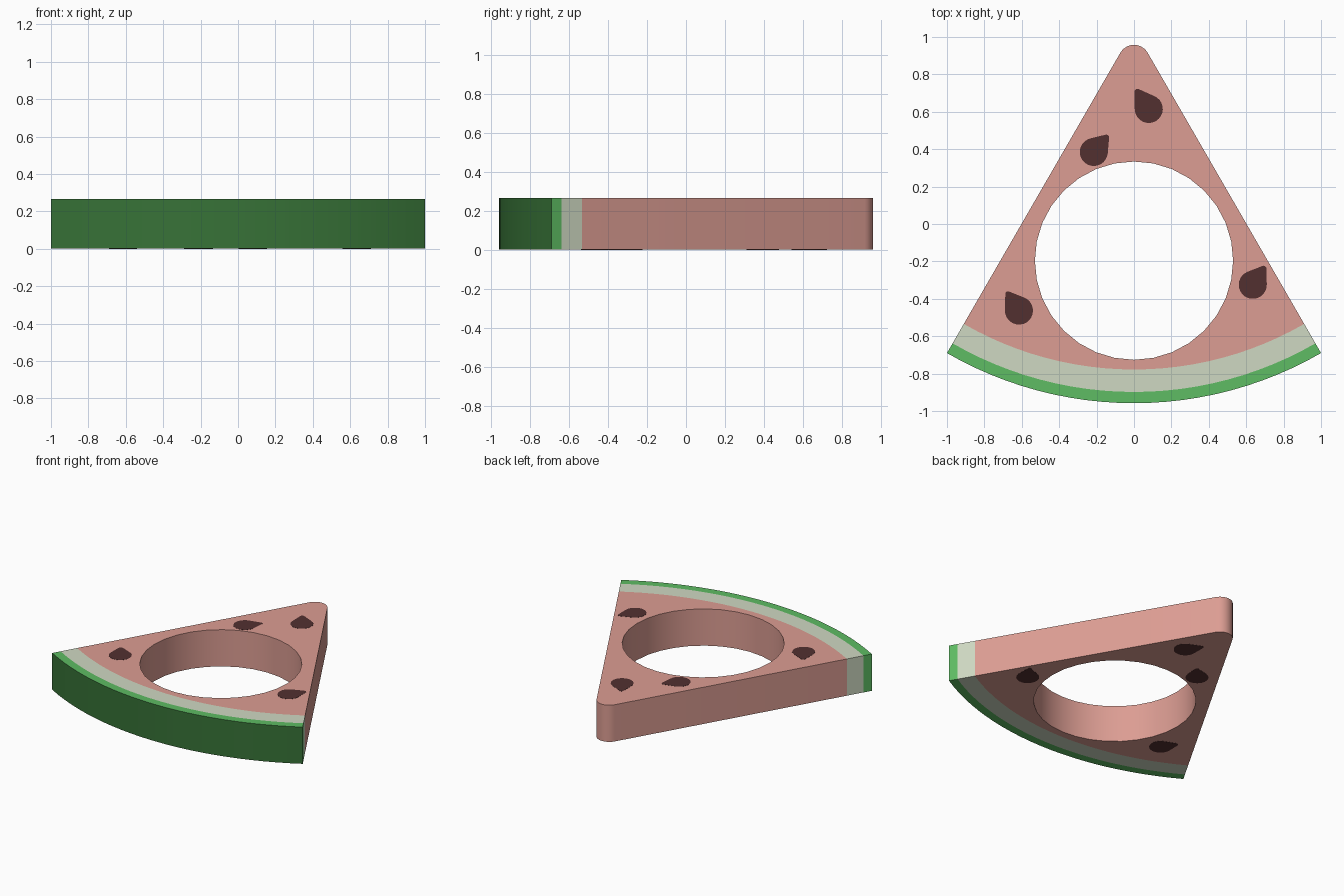
import bpy, bmesh, math
from mathutils import Vector

if "Cube" in bpy.data.objects:
    bpy.data.objects.remove(bpy.data.objects["Cube"])

APEX = Vector((0.0, 1.042))      # centre of the wedge's arcs
HALF = math.radians(30)          # half the wedge angle
R_RIND, R_PITH, R_FLESH = 2.0, 1.94, 1.82
TIP_R = 0.084                    # rounding of the wedge point
H = 0.267
PROUD = 0.001                    # seed plates stand this far off the faces


def material(name, rgb):
    m = bpy.data.materials.new(name)
    lin = [((c / 255 + 0.055) / 1.055) ** 2.4 for c in rgb]
    m.diffuse_color = (*lin, 1)
    m.use_nodes = True
    m.node_tree.nodes["Principled BSDF"].inputs["Base Color"].default_value = m.diffuse_color
    return m


flesh_pink = material("flesh pink", (220, 157, 147))
pith_white = material("pith pale", (207, 217, 194))
rind_light = material("rind light green", (94, 188, 99))
rind_dark = material("rind dark green", (55, 114, 55))
seed_brown = material("seed brown", (82, 48, 48))


def arc(center, r, a0, a1, n):
    return [Vector((center[0] + r * math.cos(a0 + (a1 - a0) * i / n),
                    center[1] + r * math.sin(a0 + (a1 - a0) * i / n))) for i in range(n + 1)]


def prism(name, loops, z0, z1, mats):
    """Extrude closed outlines (first outer, rest holes) from z0 to z1."""
    bm = bmesh.new()
    edges = []
    for loop in loops:
        vs = [bm.verts.new((p.x, p.y, z0)) for p in loop]
        edges += [bm.edges.new((vs[i - 1], vs[i])) for i in range(len(vs))]
    bmesh.ops.triangle_fill(bm, edges=edges, use_beauty=True, use_dissolve=False)
    ext = bmesh.ops.extrude_face_region(bm, geom=bm.faces[:], use_keep_orig=True)
    top = [g for g in ext["geom"] if isinstance(g, bmesh.types.BMVert)]
    bmesh.ops.translate(bm, verts=top, vec=(0, 0, z1 - z0))
    bmesh.ops.recalc_face_normals(bm, faces=bm.faces[:])
    # drop hidden walls between the bands; darken the outer skin
    hidden = []
    for f in bm.faces:
        d = f.calc_center_median().xy - APEX
        if abs(f.normal.z) < 0.5 and abs(f.normal.xy.dot(d.normalized())) > 0.9:
            if min(abs(d.length - R_FLESH), abs(d.length - R_PITH)) < 0.015:
                hidden.append(f)
            elif d.length > 1.98 and len(mats) > 1:
                f.material_index = 1
    bmesh.ops.delete(bm, geom=hidden, context='FACES')
    me = bpy.data.meshes.new(name)
    bm.to_mesh(me)
    bm.free()
    for m in mats:
        me.materials.append(m)
    ob = bpy.data.objects.new(name, me)
    bpy.context.collection.objects.link(ob)
    bpy.context.view_layer.objects.active = ob
    bpy.ops.object.select_all(action='DESELECT')
    ob.select_set(True)
    bpy.ops.object.shade_smooth_by_angle(angle=math.radians(30))
    return ob


DOWN = -math.pi / 2


def wedge_arc(r):
    return arc(APEX, r, DOWN - HALF, DOWN + HALF, 24)


def band(r_in, r_out):
    return wedge_arc(r_out) + wedge_arc(r_in)[::-1]


# flesh: wedge with rounded point and round hole
point = arc(APEX - Vector((0, 2 * TIP_R)), TIP_R, HALF, math.pi - HALF, 10)
hole = arc((0, -0.196), 0.53, 0, 2 * math.pi, 32)[:-1]
Z0, Z1 = PROUD, H - PROUD
prism("flesh", [wedge_arc(R_FLESH) + point, hole], Z0, Z1, [flesh_pink])

# pith and rind bands
prism("pith", [band(R_FLESH, R_PITH)], Z0, Z1, [pith_white])
prism("rind", [band(R_PITH, R_RIND)], Z0, Z1, [rind_light, rind_dark])


# seeds: teardrop plates on both faces
def teardrop(c, tip, R=0.075, r=0.015):
    d = Vector(tip) - Vector(c)
    a = math.atan2(d.y, d.x)
    t = math.acos((R - r) / d.length)
    return arc(c, R, a + t, a + 2 * math.pi - t, 18) + arc(tip, r, a - t, a + t, 5)


seeds = [((0.079, 0.615), (0.018, 0.708)), ((-0.215, 0.385), (-0.148, 0.463)),
         ((-0.615, -0.463), (-0.673, -0.375)), ((0.635, -0.325), (0.693, -0.238))]
for i, (c, tip) in enumerate(seeds, 1):
    prism(f"seed_top_{i}", [teardrop(c, tip)], H - 2 * PROUD, H, [seed_brown])
    prism(f"seed_bottom_{i}", [teardrop(c, tip)], 0, 2 * PROUD, [seed_brown])
